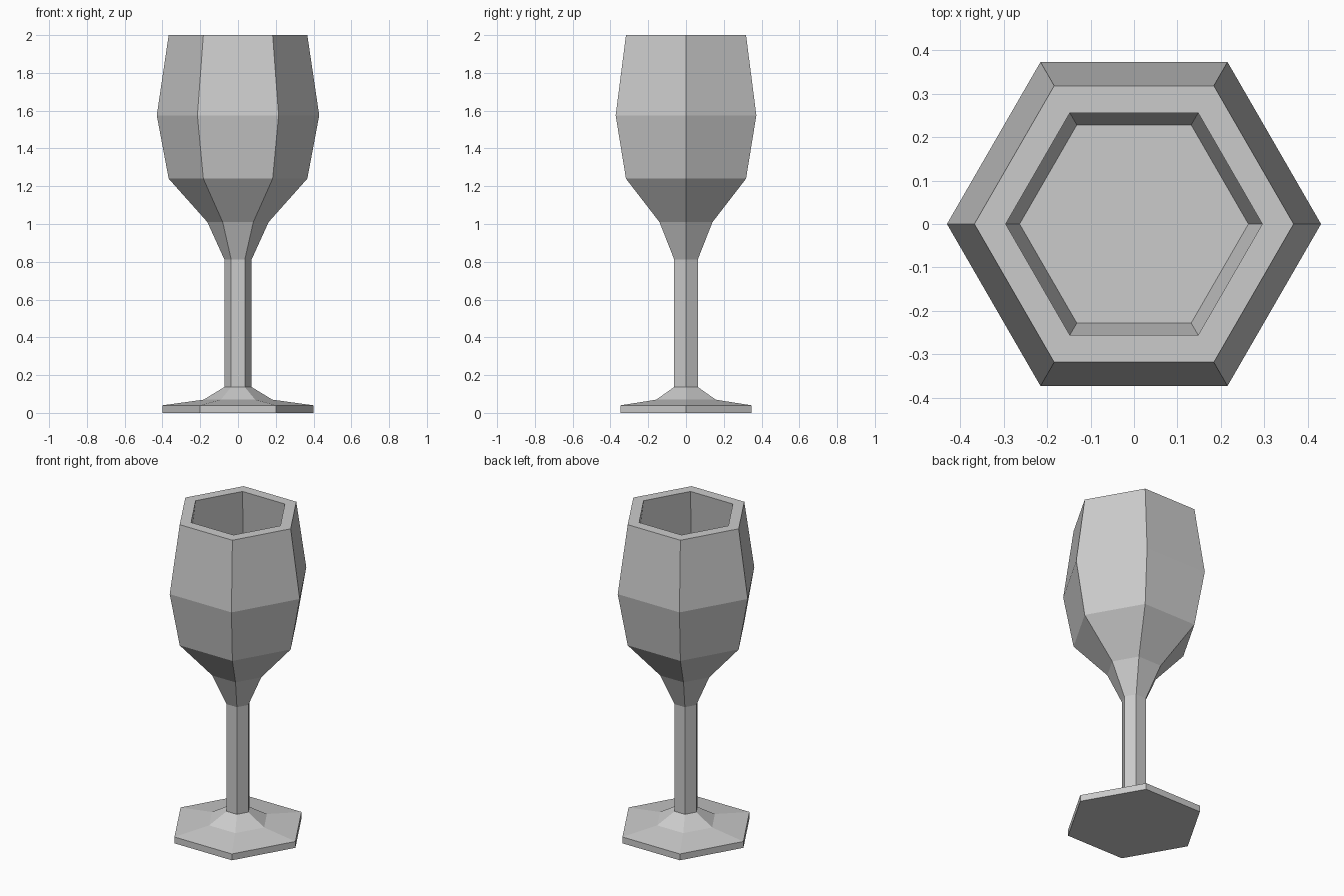
import bpy, bmesh
from math import cos, sin, pi

if "Cube" in bpy.data.objects:
    bpy.data.objects.remove(bpy.data.objects["Cube"])

SIDES = 6

def lathe(name, profile):
    """Revolve (radius, z) rings into a faceted solid closed at both ends."""
    bm = bmesh.new()
    rings = [[bm.verts.new((r * cos(2 * pi * i / SIDES), r * sin(2 * pi * i / SIDES), z))
              for i in range(SIDES)] for r, z in profile]
    for a, b in zip(rings, rings[1:]):
        for i in range(SIDES):
            j = (i + 1) % SIDES
            bm.faces.new((a[i], a[j], b[j], b[i]))
    bm.faces.new(rings[0][::-1])
    bm.faces.new(rings[-1])
    bmesh.ops.recalc_face_normals(bm, faces=bm.faces)
    mesh = bpy.data.meshes.new(name)
    bm.to_mesh(mesh)
    bm.free()
    obj = bpy.data.objects.new(name, mesh)
    bpy.context.collection.objects.link(obj)
    return obj

foot_and_stem = [(0.40, 0), (0.40, 0.04), (0.182, 0.07), (0.072, 0.137), (0.072, 0.812)]
bowl_outside = [(0.162, 1.01), (0.367, 1.24), (0.43, 1.575), (0.367, 2.0)]
# Hollow: rim, hidden bulge under the rim, flat floor
bowl_inside = [(0.295, 2.0), (0.355, 1.575), (0.263, 1.25)]

lathe("goblet", foot_and_stem + bowl_outside + bowl_inside)
